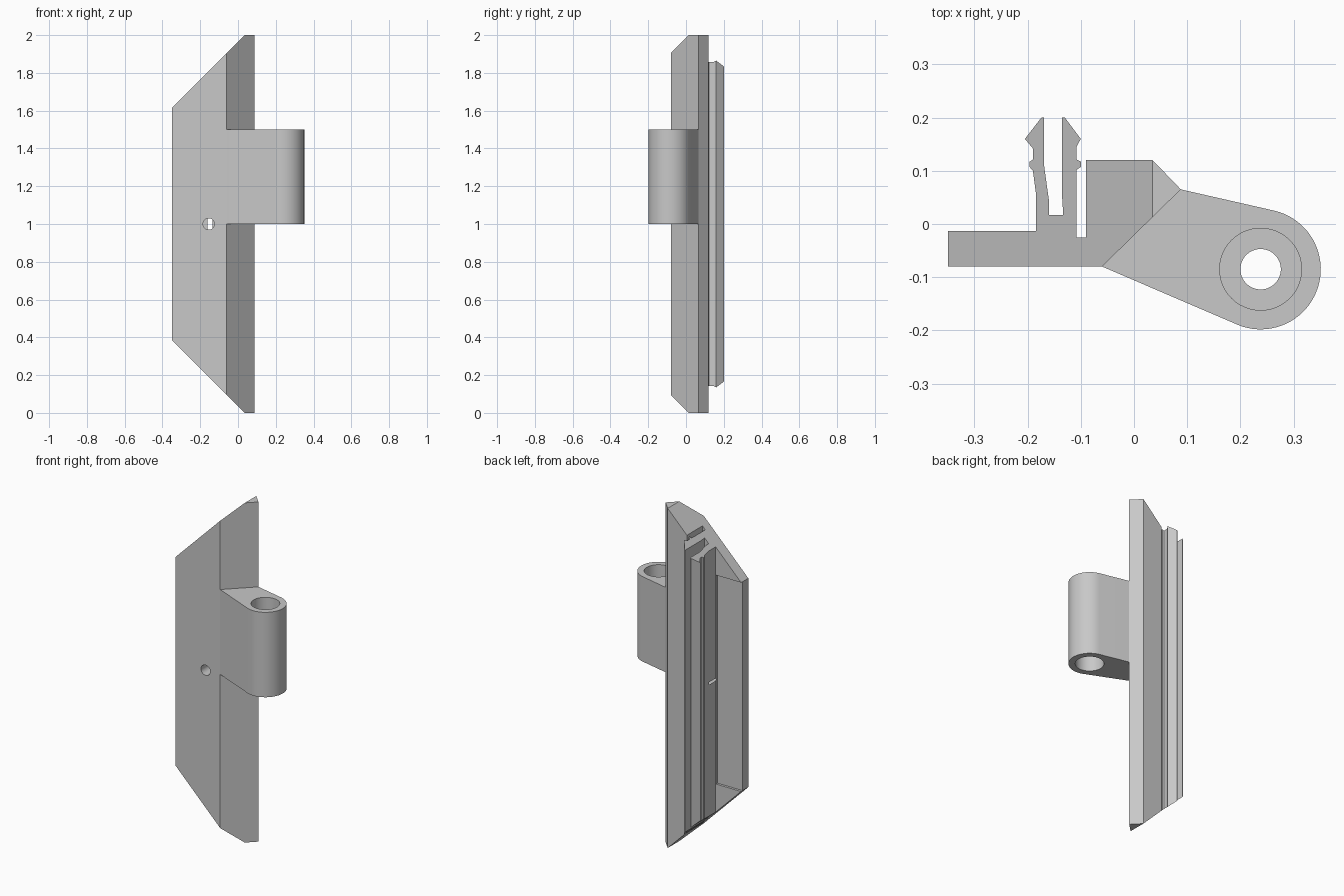
import bpy, bmesh
from math import sin, cos, radians

cube = bpy.data.objects.get("Cube")
if cube:
    bpy.data.objects.remove(cube)

grey = bpy.data.materials.new("plain_grey")
grey.use_nodes = True
grey.diffuse_color = (0.58, 0.58, 0.58, 1)
grey.node_tree.nodes["Principled BSDF"].inputs["Base Color"].default_value = (0.58, 0.58, 0.58, 1)


def prism(name, outline, z0, z1, split_x=None):
    """Extrude an xy outline from z0 to z1, with an optional edge loop at x."""
    bm = bmesh.new()
    base = bm.faces.new([bm.verts.new((x, y, z0)) for x, y in outline])
    top = bmesh.ops.extrude_face_region(bm, geom=[base], use_keep_orig=True)["geom"]
    for v in top:
        if isinstance(v, bmesh.types.BMVert):
            v.co.z = z1
    if split_x is not None:
        bmesh.ops.bisect_plane(bm, geom=bm.verts[:] + bm.edges[:] + bm.faces[:], dist=1e-5,
                               plane_co=(split_x, 0, 0), plane_no=(1, 0, 0))
    bmesh.ops.recalc_face_normals(bm, faces=bm.faces[:])
    mesh = bpy.data.meshes.new(name)
    bm.to_mesh(mesh)
    bm.free()
    mesh.materials.append(grey)
    obj = bpy.data.objects.new(name, mesh)
    bpy.context.collection.objects.link(obj)
    return obj


def cylinder(name, radius, depth, location, rotation=(0, 0, 0)):
    bpy.ops.mesh.primitive_cylinder_add(vertices=48, radius=radius, depth=depth,
                                        location=location, rotation=rotation)
    obj = bpy.context.object
    obj.name = name
    obj.data.materials.append(grey)
    return obj


def cut(target, cutter):
    """Subtract a cutter, then discard it."""
    cutter.hide_render = True
    mod = target.modifiers.new("cut", "BOOLEAN")
    mod.operation, mod.solver, mod.object = "DIFFERENCE", "EXACT", cutter
    bpy.ops.object.select_all(action="DESELECT")
    bpy.context.view_layer.objects.active = target
    target.select_set(True)
    bpy.ops.object.modifier_apply(modifier=mod.name)
    bpy.data.objects.remove(cutter)


def smooth(obj):
    bpy.ops.object.select_all(action="DESELECT")
    bpy.context.view_layer.objects.active = obj
    obj.select_set(True)
    bpy.ops.object.shade_smooth_by_angle(angle=radians(30))


# Rail: flat plate, pair of snap arms and solid block in one section
plate = [(-.35, -.013), (-.35, -.08), (-.06, -.08)]
block = [(.088, .065), (.035, .12), (-.09, .12), (-.09, -.025), (-.108, -.025)]
right_arm = [(-.108, .102), (-.1, .107), (-.1, .117), (-.108, .121), (-.108, .145),
             (-.1, .16), (-.13, .2), (-.135, .2), (-.135, .05), (-.133, .017)]
left_arm = [(-.16, .017), (-.16, .045), (-.169, .11), (-.169, .2), (-.174, .2),
            (-.205, .16), (-.19, .142), (-.19, .121), (-.196, .117), (-.196, .107),
            (-.19, .1), (-.184, .055), (-.184, -.013)]
rail = prism("clip_rail", plate + block + right_arm + left_arm, 0, 2, split_x=.035)

# Mitre both ends at 45 degrees
for v in rail.data.vertices:
    inset = max(0, .035 - v.co.x)
    v.co.z = 2 - inset if v.co.z > 1 else inset

# Shallow recess in the back of the plate, and the screw hole
cut(rail, prism("recess_cutter", [(-.4, -.027), (-.186, -.027), (-.186, .02), (-.4, .02)],
                .385, 1.615))
cut(rail, cylinder("screw_cutter", .03, .2, (-.155, -.05, 1), (radians(90), 0, 0)))
smooth(rail)

# Hinge knuckle: tapered arm with a round end
cx, cy, r = .238, -.085, .113
steps = 40
arc = []
for i in range(steps + 1):
    a = radians(-112 + 189 * i / steps)
    arc.append((cx + r * cos(a), cy + r * sin(a)))
knuckle = prism("hinge_knuckle", [(-.06, -.08)] + arc + [(.088, .065)], 1, 1.5)

# Pin bore, wider from both ends
cut(knuckle, cylinder("pin_cutter", .038, 1, (cx, cy, 1.25)))
for z in (1, 1.5):
    cut(knuckle, cylinder("bore_cutter", .077, .4, (cx, cy, z)))
smooth(knuckle)
